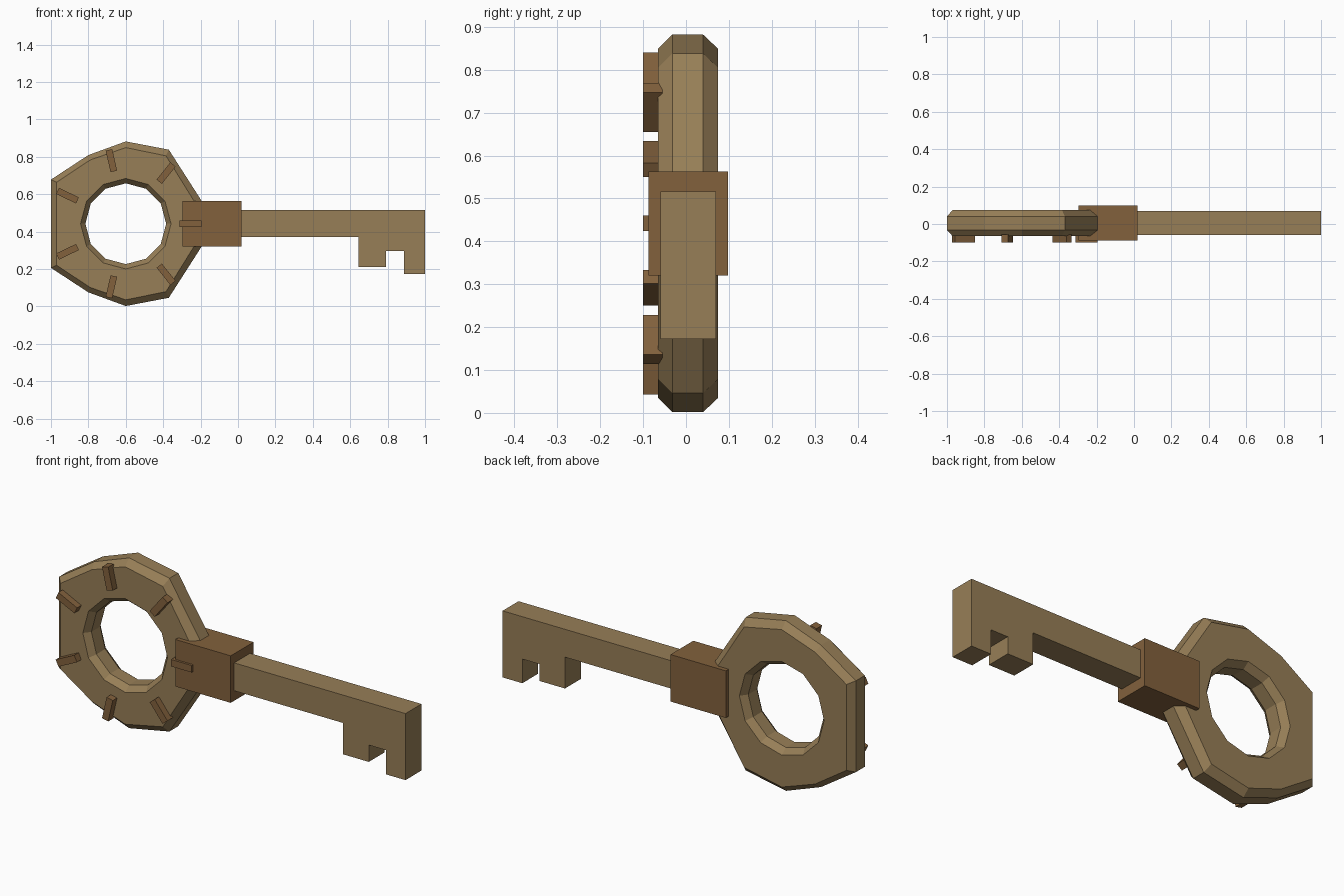
import bpy
from math import cos, sin, pi
from mathutils import Matrix, Vector

if "Cube" in bpy.data.objects:
    bpy.data.objects.remove(bpy.data.objects["Cube"])

CX, CZ = -0.6, 0.442  # centre of the ring-shaped bow


def material(name, rgb):
    m = bpy.data.materials.new(name)
    m.diffuse_color = (*rgb, 1)
    m.use_nodes = True
    m.node_tree.nodes["Principled BSDF"].inputs["Base Color"].default_value = m.diffuse_color
    return m


BRASS = material("brass", (0.31, 0.21, 0.095))
BROWN = material("brown", (0.225, 0.12, 0.046))


def make(name, verts, faces, mat):
    me = bpy.data.meshes.new(name)
    me.from_pydata(verts, [], faces)
    me.materials.append(mat)
    ob = bpy.data.objects.new(name, me)
    bpy.context.collection.objects.link(ob)
    return ob


def extrude(name, outline, y0, y1, mat):
    """Prism from an (x, z) outline, counter-clockwise seen from the front."""
    n = len(outline)
    verts = [(x, y, z) for y in (y0, y1) for x, z in outline]
    faces = [list(range(n)), list(range(2 * n - 1, n - 1, -1))]
    for i in range(n):
        j = (i + 1) % n
        faces.append([j, i, n + i, n + j])
    return make(name, verts, faces, mat)


def box(x0, x1, z0, z1):
    return [(x0, z0), (x1, z0), (x1, z1), (x0, z1)]


# Bow: irregular 12-sided outline, upper half mirrored, with a round hole
rim = [(0.43, 0), (0.41, 0.115), (0.23, 0.396), (0, 0.44),
       (-0.20, 0.367), (-0.40, 0.236), (-0.40, 0)]
face = [(0.39, 0), (0.372, 0.11), (0.215, 0.363), (0, 0.407),
        (-0.19, 0.341), (-0.37, 0.222), (-0.37, 0)]


def full(half):
    return half + [(x, -z) for x, z in half[-2:0:-1]]


def circle(r):
    return [(r * cos(i * pi / 6), r * sin(i * pi / 6)) for i in range(12)]


rings = [(full(face), -0.065), (full(rim), -0.032), (full(rim), 0.04), (full(face), 0.075),
         (circle(0.242), 0.075), (circle(0.216), 0.04), (circle(0.216), -0.032), (circle(0.242), -0.065)]
verts = [(CX + x, y, CZ + z) for pts, y in rings for x, z in pts]
faces = []
for k in range(8):
    a, b = 12 * k, 12 * ((k + 1) % 8)
    for i in range(12):
        j = (i + 1) % 12
        faces.append([a + j, a + i, b + i, b + j])
make("bow_ring", verts, faces, BRASS)

# Seven radial studs on the front of the bow
for k in range(7):
    stud = extrude(f"bow_stud_{k + 1}", box(0.287, 0.405, -0.018, 0.018), -0.1, -0.055, BROWN)
    stud.data.transform(Matrix.Translation(Vector((CX, 0, CZ))) @ Matrix.Rotation(-k * 2 * pi / 7, 4, 'Y'))

# Collar joining bow and shaft
extrude("collar", box(-0.297, 0.02, 0.32, 0.563), -0.088, 0.098, BROWN)

# Shaft with the two teeth of the bit
extrude("shaft_and_bit", [(-0.05, 0.372), (0.643, 0.372), (0.643, 0.21), (0.79, 0.21), (0.79, 0.297),
                          (0.887, 0.297), (0.887, 0.172), (1, 0.172), (1, 0.516), (-0.05, 0.516)],
        -0.06, 0.07, BRASS)
